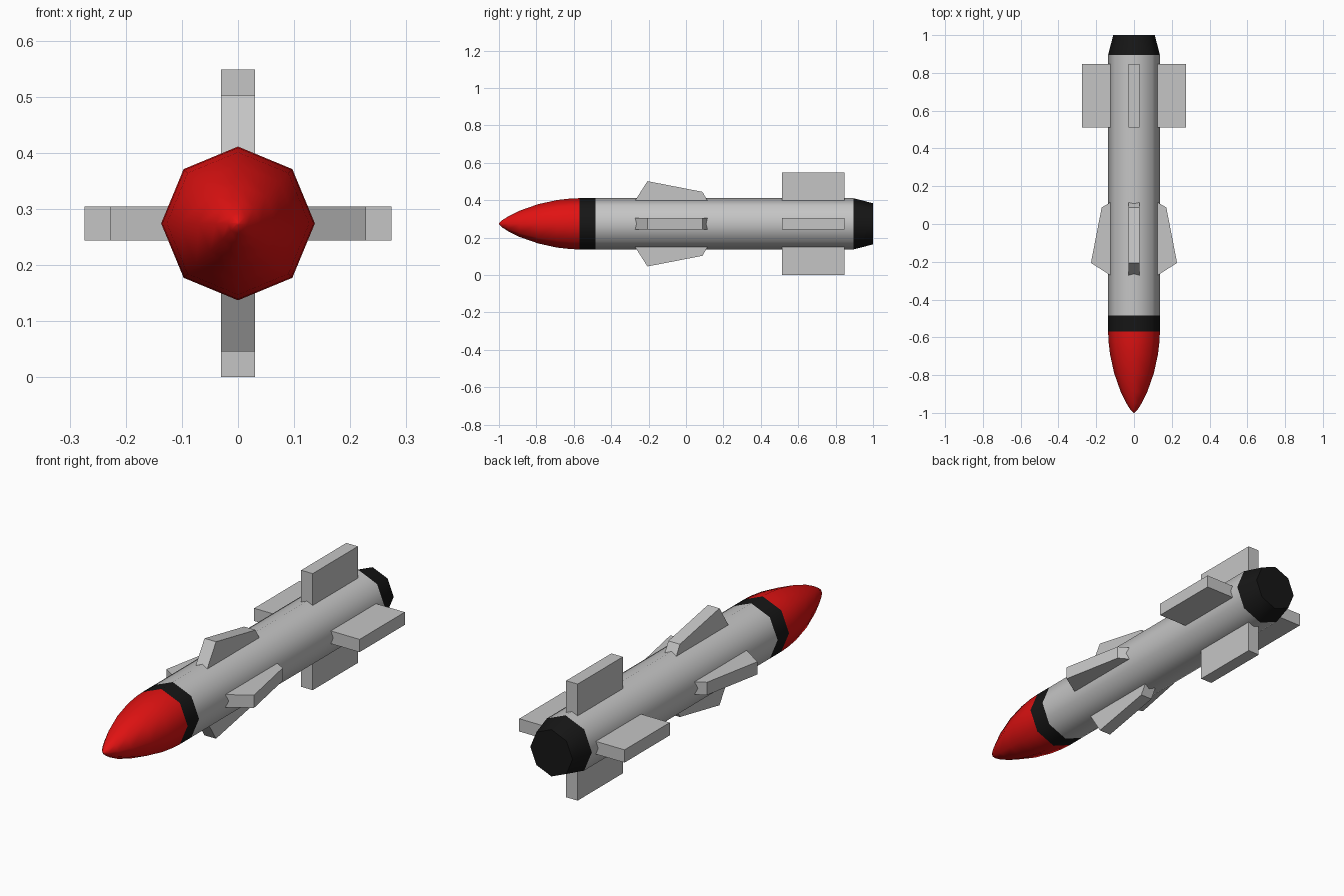
import bpy, bmesh, math
from mathutils import Matrix

cube = bpy.data.objects.get("Cube")
if cube:
    bpy.data.objects.remove(cube)

SIDES = 8
RADIUS = 0.137
AXIS_Z = 0.274
FIN_HALF = 0.03


def make_material(name, rgb):
    mat = bpy.data.materials.new(name)
    mat.use_nodes = True
    mat.diffuse_color = (*rgb, 1)
    bsdf = mat.node_tree.nodes["Principled BSDF"]
    bsdf.inputs["Base Color"].default_value = (*rgb, 1)
    bsdf.inputs["Roughness"].default_value = 0.6
    return mat


grey = make_material("light_grey", (0.56, 0.56, 0.56))
black = make_material("black", (0.008, 0.008, 0.008))
red = make_material("red", (0.75, 0.006, 0.006))


def finish(name, bm, mat, smooth=False):
    bmesh.ops.recalc_face_normals(bm, faces=bm.faces)
    mesh = bpy.data.meshes.new(name)
    bm.to_mesh(mesh)
    bm.free()
    mesh.materials.append(mat)
    obj = bpy.data.objects.new(name, mesh)
    bpy.context.collection.objects.link(obj)
    obj.location.z = AXIS_Z
    if smooth:
        bpy.ops.object.select_all(action="DESELECT")
        obj.select_set(True)
        bpy.context.view_layer.objects.active = obj
        bpy.ops.object.shade_smooth_by_angle(angle=math.radians(60))
    return obj


def lathe(name, profile, mat):
    """Eight-sided tube along y from (y, radius) pairs, closed at both ends."""
    bm = bmesh.new()
    rings = []
    for y, r in profile:
        angles = [math.tau * i / SIDES for i in range(SIDES)]
        rings.append([bm.verts.new((r * math.cos(a), y, r * math.sin(a))) for a in angles])
    for a, b in zip(rings, rings[1:]):
        for i in range(SIDES):
            j = (i + 1) % SIDES
            bm.faces.new((a[i], a[j], b[j], b[i]))
    bm.faces.new(rings[0])
    bm.faces.new(rings[-1])
    return finish(name, bm, mat, smooth=True)


def fin(name, outline, turn, mat):
    """Flat plate from a (y, radial height) outline, turned about the long axis."""
    bm = bmesh.new()
    face = bm.faces.new([bm.verts.new((-FIN_HALF, y, h)) for y, h in outline])
    out = bmesh.ops.extrude_face_region(bm, geom=[face])
    moved = [v for v in out["geom"] if isinstance(v, bmesh.types.BMVert)]
    bmesh.ops.translate(bm, verts=moved, vec=(2 * FIN_HALF, 0, 0))
    bmesh.ops.rotate(bm, verts=bm.verts, matrix=Matrix.Rotation(turn, 3, "Y"))
    return finish(name, bm, mat)


# Fuselage sections
lathe("nose_cone", [(-1.0, 0.003), (-0.985, 0.018), (-0.95, 0.04), (-0.89, 0.07),
                    (-0.79, 0.105), (-0.69, 0.127), (-0.62, 0.135), (-0.57, RADIUS)], red)
lathe("nose_band", [(-0.57, RADIUS), (-0.485, RADIUS)], black)
lathe("body_tube", [(-0.485, RADIUS), (0.895, RADIUS)], grey)
lathe("tail_nozzle", [(0.895, RADIUS), (1.0, 0.11)], black)

# Four swept front fins and four square tail fins
front_outline = [(-0.28, 0.112), (-0.206, 0.228), (0.088, 0.171), (0.122, 0.112)]
tail_outline = [(0.512, 0.112), (0.512, AXIS_Z), (0.848, AXIS_Z), (0.848, 0.112)]
for i, side in enumerate(("top", "left", "bottom", "right")):
    fin("front_fin_" + side, front_outline, i * math.pi / 2, grey)
    fin("tail_fin_" + side, tail_outline, i * math.pi / 2, grey)
